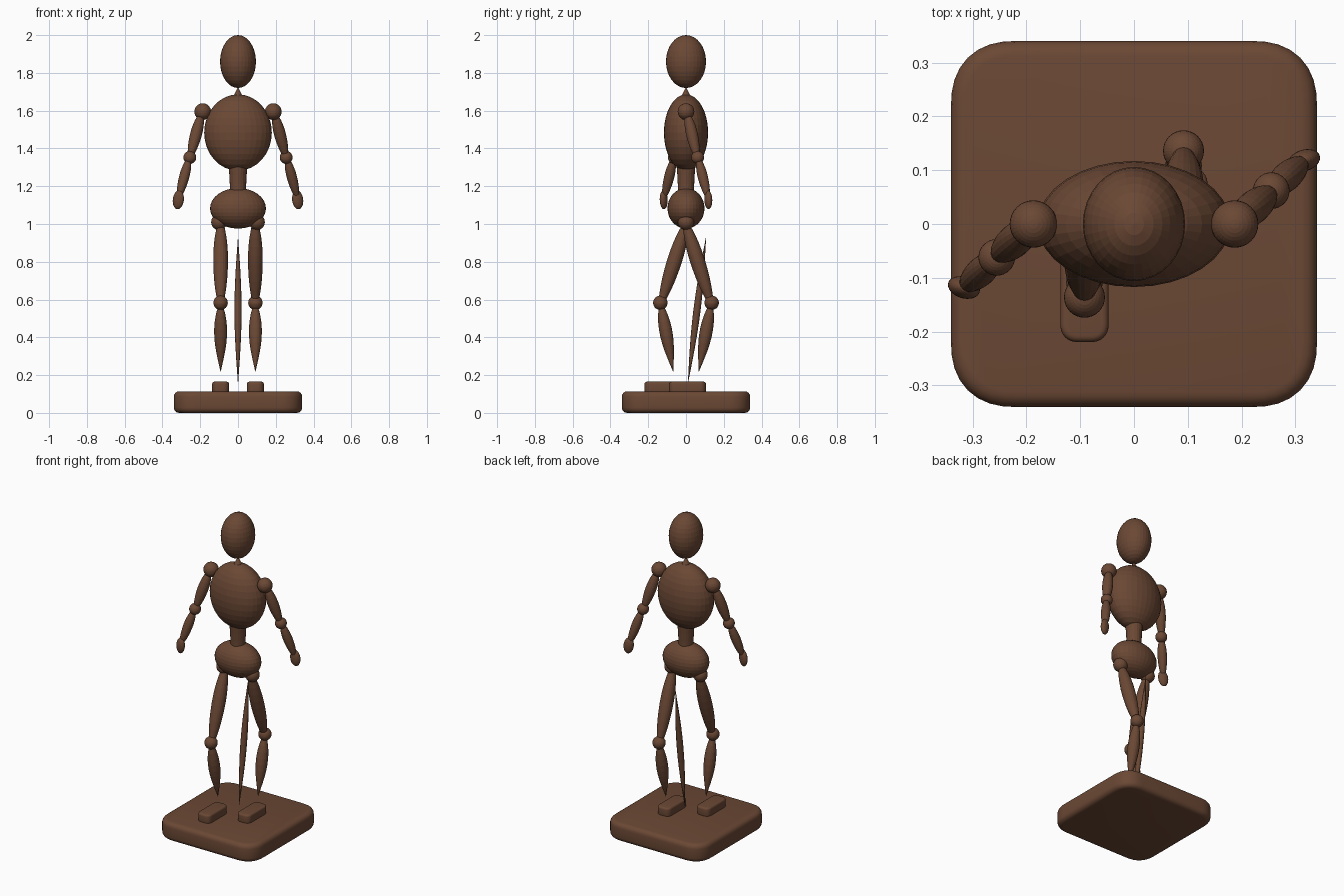
import bpy, bmesh
from math import sin, cos, pi
from mathutils import Vector

cube = bpy.data.objects.get("Cube")
if cube:
    bpy.data.objects.remove(cube, do_unlink=True)

BROWN = (0.147, 0.065, 0.035, 1)
wood = bpy.data.materials.new("dark_brown_wood")
wood.use_nodes = True
wood.diffuse_color = BROWN
bsdf = next(n for n in wood.node_tree.nodes if n.type == 'BSDF_PRINCIPLED')
bsdf.inputs["Base Color"].default_value = BROWN


def finish(name, bm, smooth=False):
    bmesh.ops.recalc_face_normals(bm, faces=bm.faces)
    for f in bm.faces:
        f.smooth = smooth
    mesh = bpy.data.meshes.new(name)
    bm.to_mesh(mesh)
    bm.free()
    mesh.materials.append(wood)
    obj = bpy.data.objects.new(name, mesh)
    bpy.context.collection.objects.link(obj)
    return obj


def ball(name, centre, radii, segments=32, rings=16):
    bm = bmesh.new()
    bmesh.ops.create_uvsphere(bm, u_segments=segments, v_segments=rings, radius=1)
    bmesh.ops.scale(bm, vec=radii, verts=bm.verts)
    obj = finish(name, bm)
    obj.location = centre
    return obj


def limb(name, start, end, radius, profile, segments=20):
    """Turned piece from start to end; profile holds evenly spaced radii."""
    start, end = Vector(start), Vector(end)
    axis = end - start
    bm = bmesh.new()
    rings = []
    for i, p in enumerate(profile):
        z = axis.length * i / (len(profile) - 1)
        rings.append([bm.verts.new((radius * p * cos(2 * pi * k / segments),
                                    radius * p * sin(2 * pi * k / segments), z))
                      for k in range(segments)])
    for a, b in zip(rings, rings[1:]):
        for k in range(segments):
            n = (k + 1) % segments
            bm.faces.new((a[k], a[n], b[n], b[k]))
    bm.faces.new(rings[0])
    bm.faces.new(rings[-1])
    obj = finish(name, bm)
    obj.location = start
    obj.rotation_euler = axis.to_track_quat('Z', 'Y').to_euler()
    return obj


def rounded_box(name, centre, size, corner, edge):
    bm = bmesh.new()
    bmesh.ops.create_cube(bm, size=1)
    bmesh.ops.scale(bm, vec=size, verts=bm.verts)
    upright = [e for e in bm.edges if abs(e.verts[0].co.z - e.verts[1].co.z) > 0.001]
    bmesh.ops.bevel(bm, geom=upright, offset=corner, segments=8,
                    profile=0.55, affect='EDGES')
    rim = [e for e in bm.edges if abs(e.verts[0].co.z - e.verts[1].co.z) < 0.001]
    bmesh.ops.bevel(bm, geom=rim, offset=edge, segments=4, profile=0.5, affect='EDGES')
    obj = finish(name, bm, smooth=True)
    obj.location = centre
    return obj


BARREL = (0.55, 0.78, 0.92, 0.99, 1, 0.96, 0.88, 0.75, 0.55)
SHIN = (0.45, 0.74, 0.92, 1, 0.99, 0.9, 0.74, 0.52, 0.28, 0.03)
SPINDLE = [max(0.03, sin(pi * i / 12)) for i in range(13)]

# Stand and support rod
rounded_box("base", (0, 0, 0.057), (0.68, 0.68, 0.114), 0.12, 0.028)
limb("support_rod", (0, 0.01, 0.155), (0, 0.106, 0.93), 0.019, SPINDLE)

# Head, neck and trunk
ball("head", (0, 0, 1.86), (0.095, 0.106, 0.14))
limb("neck", (0, 0, 1.66), (0, 0, 1.722), 0.035, (1, 0.5, 0.03))
ball("chest", (0, 0, 1.484), (0.179, 0.117, 0.202))
limb("waist", (0, 0, 1.16), (0, 0, 1.31), 0.05, (0.85, 0.87, 0.92, 1))
ball("pelvis", (0, 0, 1.083), (0.148, 0.098, 0.107))

# Arms and legs in a mirrored stride
for side, s in (("left", 1), ("right", -1)):
    shoulder = (s * 0.187, 0, 1.595)
    elbow = (s * 0.255, s * 0.062, 1.352)
    ball(side + "_shoulder", shoulder, (0.044,) * 3)
    limb(side + "_upper_arm", (s * 0.197, s * 0.01, 1.57),
         (s * 0.25, s * 0.055, 1.37), 0.031, BARREL)
    ball(side + "_elbow", elbow, (0.034,) * 3)
    limb(side + "_forearm", (s * 0.262, s * 0.068, 1.335),
         (s * 0.31, s * 0.112, 1.155), 0.027, BARREL)
    hand = ball(side + "_hand", (s * 0.316, s * 0.118, 1.128), (0.03, 0.02, 0.05))
    hand.rotation_euler = (0, s * -0.12, s * 0.3)

    x = s * 0.092
    ball(side + "_hip", (s * 0.1, 0, 1.01), (0.042,) * 3)
    limb(side + "_thigh", (x, s * 0.005, 0.98), (x, s * 0.122, 0.612), 0.039, BARREL)
    ball(side + "_knee", (x, s * 0.136, 0.583), (0.038,) * 3)
    limb(side + "_shin", (x, s * 0.13, 0.558), (x, s * 0.068, 0.22), 0.034, SHIN)
    rounded_box(side + "_foot", (x, s * 0.065 - 0.057, 0.135),
                (0.09, 0.195, 0.06), 0.035, 0.012)
